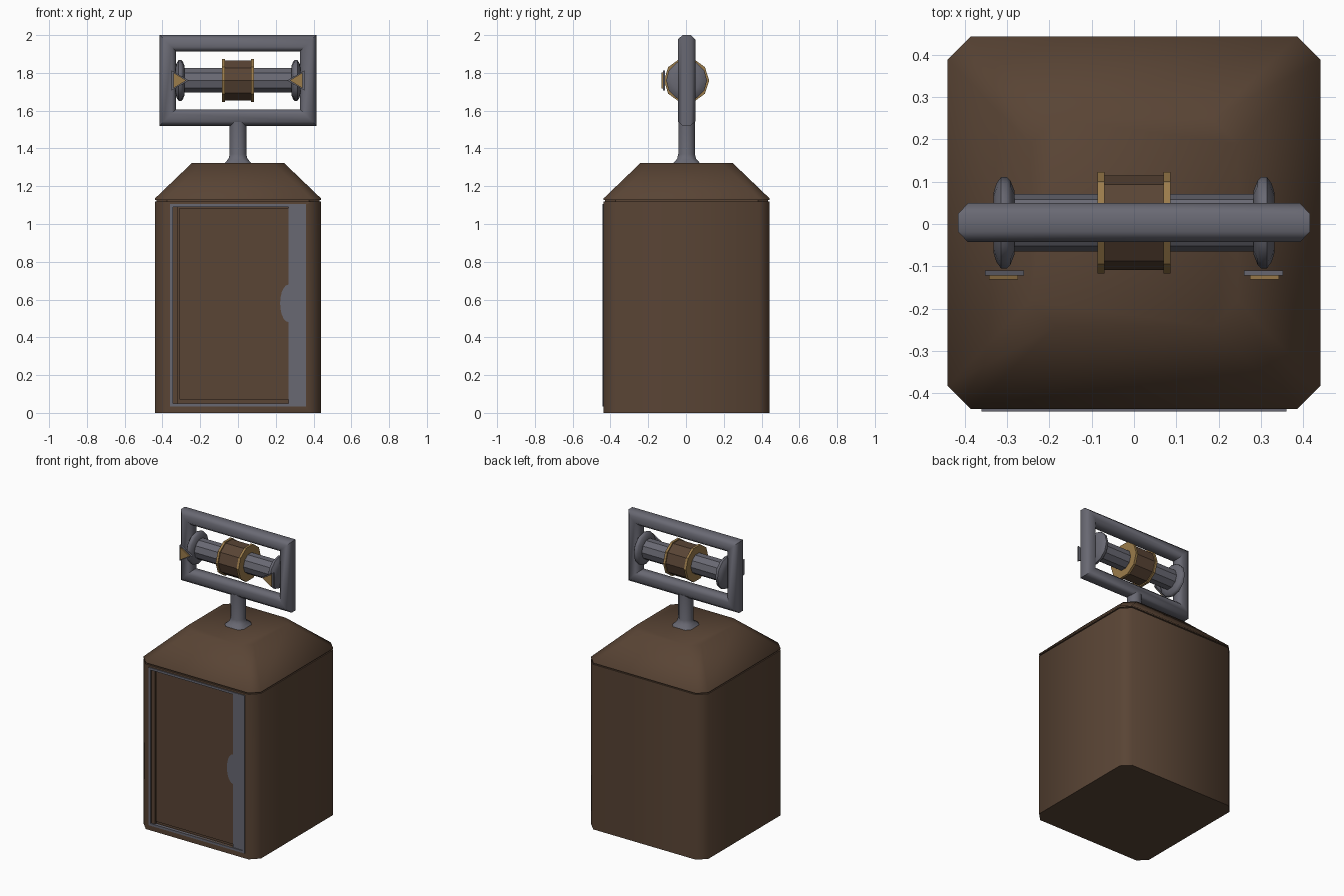
import bpy, bmesh, math
from mathutils import Vector

if "Cube" in bpy.data.objects:
    bpy.data.objects.remove(bpy.data.objects["Cube"])

CY = 0.003   # depth centre of the main parts
AX = 1.76    # height of the horizontal roller axis


def material(name, rgb):
    m = bpy.data.materials.new(name)
    m.diffuse_color = (*rgb, 1)
    m.use_nodes = True
    m.node_tree.nodes["Principled BSDF"].inputs["Base Color"].default_value = m.diffuse_color
    return m


BROWN = material("brown", (0.10, 0.058, 0.035))
STEEL = material("steel", (0.14, 0.14, 0.17))
GOLD = material("gold", (0.33, 0.2, 0.07))


def skin(name, rings, mat, closed=False, smooth=None):
    """Bridge a list of equal-length point rings; cap the ends unless closed."""
    bm = bmesh.new()
    vs = [[bm.verts.new(p) for p in r] for r in rings]
    n = len(vs[0])
    pairs = list(zip(vs, vs[1:] + vs[:1])) if closed else list(zip(vs, vs[1:]))
    for a, b in pairs:
        for i in range(n):
            j = (i + 1) % n
            bm.faces.new((a[i], a[j], b[j], b[i]))
    if not closed:
        bm.faces.new(vs[0])
        bm.faces.new(vs[-1])
    bmesh.ops.recalc_face_normals(bm, faces=bm.faces)
    me = bpy.data.meshes.new(name)
    bm.to_mesh(me)
    bm.free()
    ob = bpy.data.objects.new(name, me)
    bpy.context.collection.objects.link(ob)
    me.materials.append(mat)
    if smooth:
        bpy.ops.object.select_all(action='DESELECT')
        ob.select_set(True)
        bpy.context.view_layer.objects.active = ob
        bpy.ops.object.shade_smooth_by_angle(angle=math.radians(smooth))
    return ob


def octagon(h, c):
    """Square of half-size h with corners cut by c."""
    k = h - c
    return [(h, -k), (h, k), (k, h), (-k, h), (-h, k), (-h, -k), (-k, -h), (k, -h)]


def stack(name, levels, mat, smooth=None):
    """Cut-corner square sections given as (half size, corner cut, z)."""
    rings = [[(x, y + CY, z) for x, y in octagon(h, c)] for h, c, z in levels]
    return skin(name, rings, mat, smooth=smooth)


def lathe_x(name, prof, sides, mat, smooth=None):
    """Turned part about the roller axis, profile as (x, radius)."""
    rings = []
    for x, r in prof:
        angles = [2 * math.pi * i / sides for i in range(sides)]
        rings.append([(x, CY + r * math.cos(a), AX + r * math.sin(a)) for a in angles])
    return skin(name, rings, mat, smooth=smooth)


def plate(name, pts, y0, y1, mat):
    """Front-facing outline of (x, z) points extruded from y0 to y1."""
    return skin(name, [[(x, y, z) for x, z in pts] for y in (y0, y1)], mat)


def rect(x0, x1, z0, z1):
    return [(x0, z0), (x1, z0), (x1, z1), (x0, z1)]


# Cabinet body, with a shallow doorway cut in the front
body = stack("cabinet_body", [(0.44, 0.055, 0), (0.44, 0.055, 1.118)], BROWN, 50)
cutter = plate("doorway_cutter", rect(-0.345, 0.345, 0.05, 1.09), -0.5, -0.42, BROWN)
cutter.hide_render = True
cutter.hide_set(True)
cut = body.modifiers.new("doorway", 'BOOLEAN')
cut.operation = 'DIFFERENCE'
cut.solver = 'EXACT'
cut.object = cutter

# Seam and sloping roof
stack("roof_seam", [(0.432, 0.055, 1.115), (0.432, 0.055, 1.13)], BROWN)
stack("roof", [(0.44, 0.055, 1.126), (0.44, 0.055, 1.135), (0.245, 0.06, 1.322)], BROWN, 50)

# Door surround
corners = [(-1, -1), (1, -1), (1, 1), (-1, 1)]
section = [(0.36, 0.535, -0.425), (0.36, 0.535, -0.443),
           (0.345, 0.52, -0.443), (0.345, 0.52, -0.425)]
skin("door_surround", [[(sx * w, y, 0.57 + sz * h) for w, h, y in section]
                       for sx, sz in corners], STEEL, closed=True)

# Door leaf and jamb
plate("door_jamb", rect(-0.345, -0.318, 0.05, 1.09), -0.434, -0.418, BROWN)
plate("door_leaf", rect(-0.31, 0.27, 0.07, 1.085), -0.434, -0.418, BROWN)

# Latch strip with rounded handle bulge
bulge = [(0.268 - 0.045 * math.sin(math.pi * i / 10),
          0.58 + 0.1 * math.cos(math.pi * i / 10)) for i in range(11)]
plate("latch_strip", [(0.346, 0.05), (0.346, 1.09), (0.268, 1.09)] + bulge + [(0.268, 0.05)],
      -0.437, -0.418, STEEL)

# Sign post with flared foot
stack("sign_post", [(0.072, 0.025, 1.318), (0.066, 0.025, 1.328), (0.05, 0.027, 1.345),
                    (0.044, 0.026, 1.37), (0.044, 0.026, 1.54)], STEEL, 50)

# Mitred rectangular frame of eight-sided tube
tube = octagon(0.043, 0.023)
skin("sign_frame", [[(sx * (0.372 + u), CY + v * 1.07, AX + sz * (0.197 + u)) for u, v in tube]
                    for sx, sz in corners], STEEL, closed=True, smooth=50)

# Roller, centre drum and its rims
lathe_x("roller", [(-0.3, 0.068), (0.3, 0.068)], 10, STEEL)
lathe_x("drum", [(-0.075, 0.112), (0.075, 0.112)], 10, BROWN)

for side, s in (("left", -1), ("right", 1)):
    lathe_x("drum_rim_" + side, [(s * 0.07, 0.12), (s * 0.086, 0.12)], 10, GOLD)
    # Rounded end disc
    lathe_x("end_disc_" + side,
            [(s * 0.282, 0.06), (s * 0.282, 0.075), (s * 0.292, 0.1), (s * 0.3, 0.108),
             (s * 0.314, 0.108), (s * 0.325, 0.092), (s * 0.332, 0.07), (s * 0.332, 0.03)],
            12, STEEL, 50)
    # Inward-pointing arrow on a backing plate
    for name, base, tip, h, y0, y1, mat in (
            ("arrow_backing_", 0.352, 0.26, 0.053, -0.122, -0.110, STEEL),
            ("arrow_", 0.342, 0.274, 0.042, -0.131, -0.121, GOLD)):
        plate(name + side, [(s * base, AX - h), (s * base, AX + h), (s * tip, AX)], y0, y1, mat)
